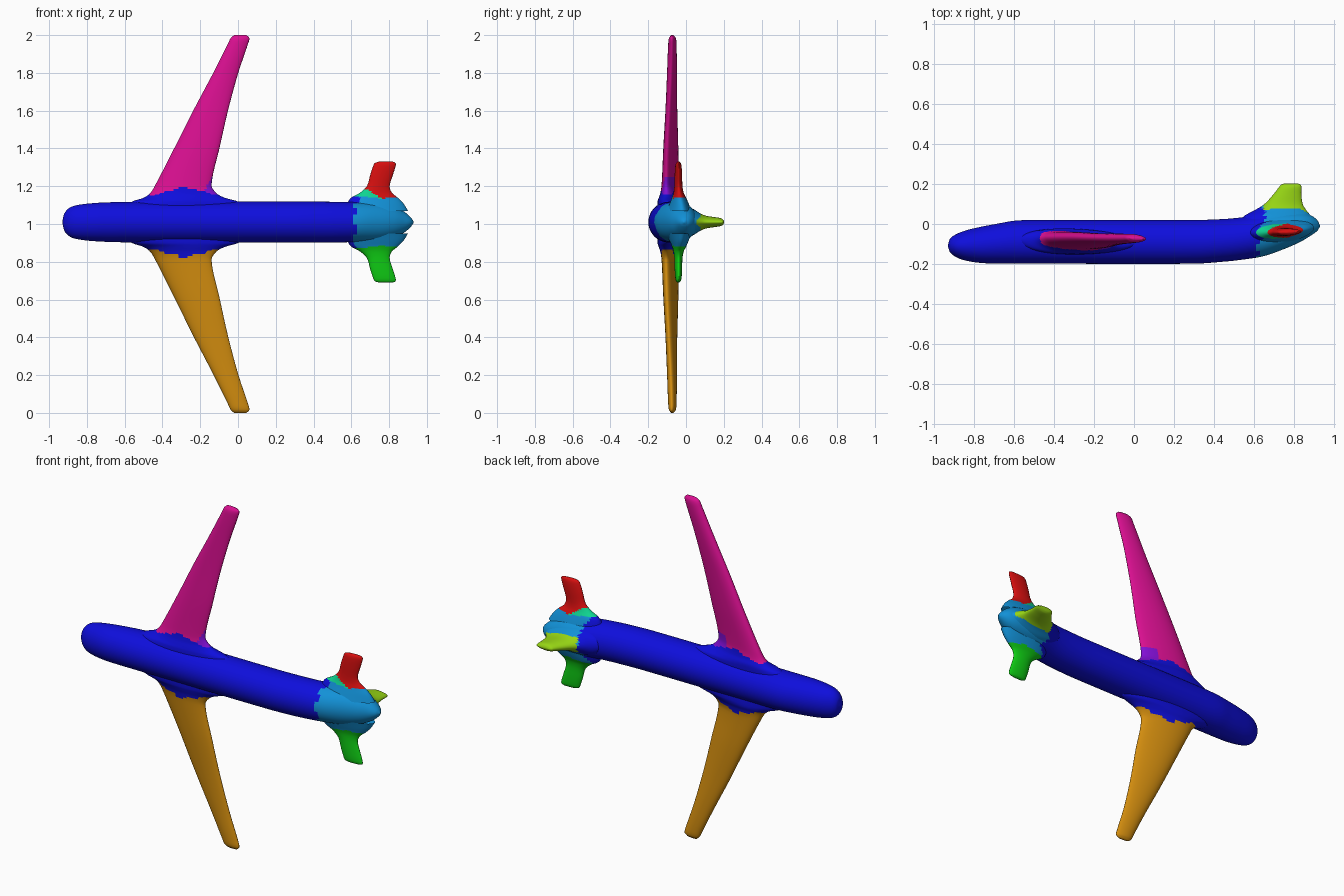
import bpy, bmesh, math

if "Cube" in bpy.data.objects:
    bpy.data.objects.remove(bpy.data.objects["Cube"])


def material(name, *rgb):
    m = bpy.data.materials.new(name)
    lin = [((c / 255 + 0.055) / 1.055) ** 2.4 for c in rgb]
    m.diffuse_color = (*lin, 1)
    m.use_nodes = True
    m.node_tree.nodes["Principled BSDF"].inputs["Base Color"].default_value = m.diffuse_color
    return m


BLUE = material("blue", 14, 14, 220)
CYAN = material("sky blue", 18, 145, 215)
MAGENTA = material("magenta", 218, 15, 145)
ORANGE = material("orange", 212, 142, 15)
RED = material("red", 215, 15, 15)
GREEN = material("green", 15, 205, 20)
LIME = material("lime", 150, 212, 20)
TEAL = material("teal", 15, 212, 145)
PURPLE = material("purple", 130, 15, 212)


def resample(rows, steps):
    """Smooth curve through the stations (first column is the position)."""
    def slope(i, k):
        a, b = rows[max(i - 1, 0)], rows[min(i + 1, len(rows) - 1)]
        return (b[k] - a[k]) / (b[0] - a[0])
    out = []
    for i in range(len(rows) - 1):
        p, q = rows[i], rows[i + 1]
        h = q[0] - p[0]
        n = max(steps, math.ceil(h / 0.02))
        for s in range(n):
            t = s / n
            row = [p[0] + h * t]
            for k in range(1, len(p)):
                row.append((2*t**3 - 3*t*t + 1) * p[k] + (t**3 - 2*t*t + t) * h * slope(i, k)
                           + (3*t*t - 2*t**3) * q[k] + (t**3 - t*t) * h * slope(i + 1, k))
            out.append(row)
    return out + [list(rows[-1])]


def loft(name, rings, mats, rule, cap_start):
    bm = bmesh.new()
    loops = [[bm.verts.new(p) for p in ring] for ring in rings]
    n = len(loops[0])
    for a, b in zip(loops, loops[1:]):
        for i in range(n):
            j = (i + 1) % n
            bm.faces.new((a[i], a[j], b[j], b[i]))
    bm.faces.new(loops[-1])
    if cap_start:
        bm.faces.new(loops[0])
    bmesh.ops.recalc_face_normals(bm, faces=bm.faces)
    if not cap_start:
        # open root: make sure the tip cap points outward
        bm.faces.ensure_lookup_table()
        tip = bm.faces[-1]
        root = sum((v.co for v in loops[0]), loops[0][0].co * 0) / n
        if tip.normal.dot(tip.calc_center_median() - root) < 0:
            bmesh.ops.reverse_faces(bm, faces=bm.faces)
    for f in bm.faces:
        f.smooth = True
        f.material_index = mats.index(rule(f.calc_center_median()))
    me = bpy.data.meshes.new(name)
    bm.to_mesh(me)
    bm.free()
    for m in mats:
        me.materials.append(m)
    ob = bpy.data.objects.new(name, me)
    bpy.context.collection.objects.link(ob)
    return ob


def blade(name, rows, place, mats, rule, sides=40):
    """Stations: span, front edge, rear edge, front height, rear height, thickness."""
    rings = []
    for d, lo, hi, ylo, yhi, thick in resample(rows, 4):
        ring = []
        for i in range(sides):
            a = 2 * math.pi * i / sides
            c = (1 - math.cos(a)) / 2
            off = ylo + (yhi - ylo) * c + thick / 2 * math.sin(a) * (1.12 - 0.3 * c)
            ring.append(place(lo + (hi - lo) * c, off, d))
        rings.append(ring)
    return loft(name, rings, mats, rule, False)


MID = 1.01

# Fuselage: position, bottom, top, half width
hull = [(-0.93, -0.112, -0.106, 0.004), (-0.92, -0.14, -0.075, 0.045),
        (-0.89, -0.165, -0.052, 0.077), (-0.84, -0.183, -0.032, 0.092),
        (-0.76, -0.195, -0.013, 0.101), (-0.68, -0.197, 0.002, 0.105),
        (-0.6, -0.198, 0.016, 0.107), (-0.5, -0.198, 0.02, 0.108),
        (0.3, -0.198, 0.02, 0.108), (0.45, -0.188, 0.025, 0.108),
        (0.55, -0.177, 0.035, 0.107), (0.65, -0.16, 0.055, 0.105),
        (0.75, -0.125, 0.062, 0.1), (0.83, -0.09, 0.058, 0.08),
        (0.88, -0.06, 0.045, 0.055), (0.915, -0.035, 0.02, 0.025),
        (0.93, -0.012, -0.008, 0.003)]
hull_rings = [[(x, (lo + hi) / 2 + (hi - lo) / 2 * math.cos(2 * math.pi * i / 48),
                MID + w * math.sin(2 * math.pi * i / 48)) for i in range(48)]
              for x, lo, hi, w in resample(hull, 5)]


def hull_rule(c):
    edge = 0.63 + 0.12 * (c.y + 0.08) + 0.015 * math.sin(70 * c.z + 25 * c.y)
    return CYAN if c.x > edge else BLUE


loft("fuselage", hull_rings, [BLUE, CYAN], hull_rule, True)

# Wings with flared roots
wing = [(0.06, -0.62, 0.06, -0.085, -0.095, 0.13), (0.11, -0.56, 0.0, -0.08, -0.095, 0.13),
        (0.13, -0.5, -0.07, -0.072, -0.1, 0.12), (0.155, -0.465, -0.115, -0.07, -0.103, 0.1),
        (0.2, -0.437, -0.14, -0.067, -0.105, 0.085), (0.4, -0.335, -0.097, -0.065, -0.1, 0.073),
        (0.6, -0.235, -0.052, -0.068, -0.09, 0.06), (0.8, -0.13, 0.002, -0.07, -0.08, 0.052),
        (0.95, -0.055, 0.052, -0.07, -0.075, 0.045), (0.985, -0.038, 0.06, -0.07, -0.075, 0.036),
        (1.0, -0.02, 0.045, -0.07, -0.075, 0.012)]


def wing_rule(main, patch):
    def rule(c):
        d = abs(c.z - MID)
        root = 0.145 + 0.04 * math.exp(-((c.x + 0.28) / 0.1) ** 2) + 0.004 * math.sin(60 * c.x)
        if d < root:
            return BLUE
        # trailing root patch, wider on the upper surface
        if patch and d < 0.235 and c.x > (-0.17 if c.y < -0.1 else -0.23) + 0.5 * (d - 0.18):
            return PURPLE
        return main
    return rule


for side, name, mat in ((1, "right_wing", MAGENTA), (-1, "left_wing", ORANGE)):
    blade(name, wing, lambda x, o, d, s=side: (x, o, 1 + 0.01 * (1 - d) + s * d),
          [BLUE, mat, PURPLE], wing_rule(mat, side > 0))

# Tailplanes with flared roots
stab = [(0.06, 0.57, 0.9, -0.05, -0.02, 0.13), (0.1, 0.58, 0.875, -0.045, -0.025, 0.1),
        (0.13, 0.6, 0.845, -0.042, -0.03, 0.075), (0.155, 0.645, 0.815, -0.042, -0.035, 0.055),
        (0.19, 0.682, 0.803, -0.042, -0.038, 0.044), (0.25, 0.7, 0.82, -0.042, -0.038, 0.04),
        (0.295, 0.715, 0.834, -0.042, -0.038, 0.034), (0.313, 0.725, 0.834, -0.042, -0.038, 0.024),
        (0.32, 0.745, 0.82, -0.042, -0.038, 0.008)]


def stab_rule(main, patch):
    def rule(c):
        d = abs(c.z - MID)
        if d < 0.125 + 0.1 * abs(c.x - 0.76):
            return hull_rule(c)
        if patch and d < 0.175 - 0.6 * max(c.x - 0.68, 0):
            return TEAL
        return main
    return rule


for side, name, mat in ((1, "right_tailplane", RED), (-1, "left_tailplane", GREEN)):
    blade(name, stab, lambda x, o, d, s=side: (x, o, MID + s * d),
          [BLUE, CYAN, mat, TEAL], stab_rule(mat, side > 0))

# Tail fin with flared root
fin = [(0.0, 0.52, 0.915, 0, 0, 0.17), (0.04, 0.55, 0.885, 0, 0, 0.14),
       (0.07, 0.605, 0.86, 0, 0, 0.1), (0.1, 0.652, 0.843, 0, 0, 0.072),
       (0.15, 0.698, 0.836, 0, 0, 0.054), (0.185, 0.725, 0.836, 0, 0, 0.042),
       (0.197, 0.735, 0.832, 0, 0, 0.026), (0.202, 0.75, 0.82, 0, 0, 0.008)]


def fin_rule(c):
    edge = 0.08 - 0.35 * max(0.69 - c.x, 0) - 0.5 * max(c.x - 0.82, 0)
    return LIME if c.y > edge and c.x > 0.645 else hull_rule(c)


blade("tail_fin", fin, lambda x, o, d: (x, d, MID + o), [BLUE, CYAN, LIME], fin_rule)
